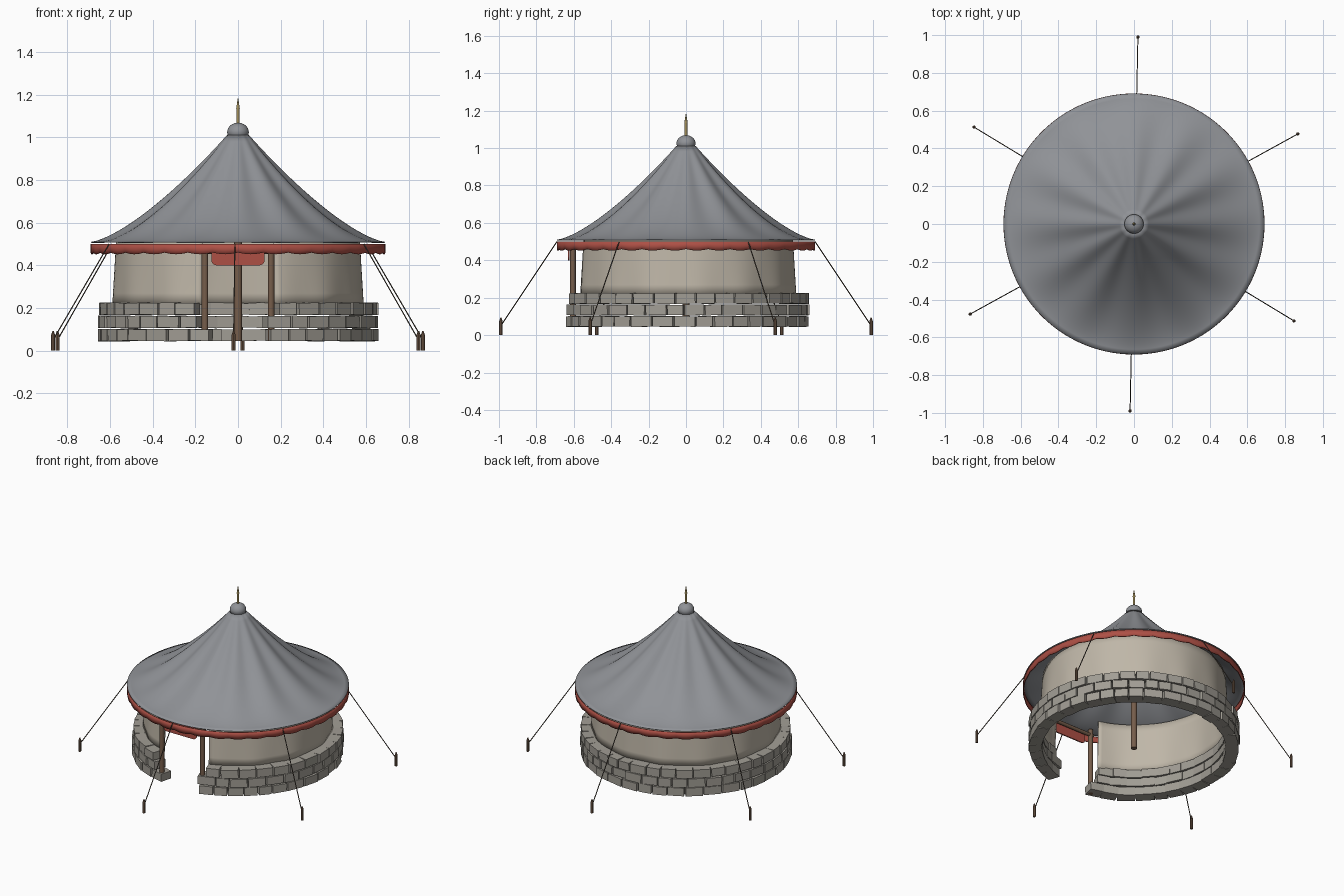
import bpy, bmesh, random
from math import sin, cos, pi, radians, tau
from mathutils import Vector, Matrix

random.seed(4)
cube = bpy.data.objects.get("Cube")
if cube:
    bpy.data.objects.remove(cube, do_unlink=True)


def material(name, r, g, b):
    m = bpy.data.materials.new(name)
    m.use_nodes = True
    m.diffuse_color = (r, g, b, 1)
    m.node_tree.nodes["Principled BSDF"].inputs["Base Color"].default_value = (r, g, b, 1)
    return m


SLATE = material("slate_cloth", 0.28, 0.29, 0.31)
CANVAS = material("pale_canvas", 0.52, 0.47, 0.39)
RED = material("red_cloth", 0.42, 0.08, 0.06)
STONE = material("grey_stone", 0.36, 0.34, 0.30)
WOOD = material("brown_wood", 0.18, 0.11, 0.07)
ROPE = material("dark_rope", 0.10, 0.08, 0.06)
BRASS = material("dull_brass", 0.36, 0.27, 0.10)


def finish(bm, name, mat, smooth=True, thickness=0):
    bmesh.ops.recalc_face_normals(bm, faces=bm.faces)
    mesh = bpy.data.meshes.new(name)
    bm.to_mesh(mesh)
    bm.free()
    mesh.materials.append(mat)
    ob = bpy.data.objects.new(name, mesh)
    bpy.context.collection.objects.link(ob)
    if thickness:
        mod = ob.modifiers.new("thickness", "SOLIDIFY")
        mod.thickness = thickness
        mod.offset = 0
    if smooth:
        bpy.ops.object.select_all(action="DESELECT")
        ob.select_set(True)
        bpy.context.view_layer.objects.active = ob
        bpy.ops.object.shade_smooth_by_angle(angle=radians(40))
    return ob


def polar(r, a, z):
    return Vector((r * cos(a), r * sin(a), z))


def sheet(name, mat, point, start, end, around, rows, thickness=0):
    """Cloth swept round the z axis; point(angle, t) gives (radius, height)."""
    bm = bmesh.new()
    closed = abs(end - start - tau) < 1e-4
    cols = around if closed else around + 1
    grid = []
    for i in range(cols):
        a = start + (end - start) * i / around
        ring = []
        for j in range(rows + 1):
            r, z = point(a, j / rows)
            ring.append(bm.verts.new(polar(r, a, z)))
        grid.append(ring)
    for i in range(around):
        p, q = grid[i], grid[(i + 1) % cols]
        for j in range(rows):
            bm.faces.new((p[j], q[j], q[j + 1], p[j + 1]))
    return finish(bm, name, mat, True, thickness)


def rod(name, mat, a, b, r1, r2=None, sides=10):
    a, b = Vector(a), Vector(b)
    d = b - a
    bm = bmesh.new()
    turn = Matrix.Translation((a + b) / 2) @ d.to_track_quat("Z", "Y").to_matrix().to_4x4()
    bmesh.ops.create_cone(bm, cap_ends=True, segments=sides, radius1=r1,
                          radius2=r1 if r2 is None else r2, depth=d.length, matrix=turn)
    return finish(bm, name, mat)


def lathe(name, mat, profile, sides=32):
    last = len(profile) - 1
    return sheet(name, mat, lambda a, t: profile[round(t * last)], 0, tau, sides, last)


# Fluted, sagging roof
def roof_point(a, t):
    flute = 0.011 * sin(pi * t) * cos(12 * a)
    return 0.05 + 0.64 * t, 0.508 + 0.502 * (1 - t) ** 1.5 + flute


sheet("roof", SLATE, roof_point, 0, tau, 144, 24, 0.004)


# Scalloped red band under the eave
def valance_point(a, t):
    scallop = 0.008 * abs(sin(18 * a))
    return 0.688, 0.5 - t * (0.04 + scallop)


sheet("valance", RED, valance_point, 0, tau, 216, 2, 0.006)


# Canvas wall with a doorway at the front
def wall_point(a, t):
    fold = 0.004 * sin(14 * a) * t
    return 0.568 + 0.017 * t + fold, 0.54 - 0.325 * t


door = radians(17)
sheet("canvas_wall", CANVAS, wall_point, -pi / 2 + door, 1.5 * pi - door, 120, 6, 0.006)

# Dry stone ring: three courses, with ragged ends at the doorway
bm = bmesh.new()
for course, (left_gap, right_gap) in enumerate([(13, 12), (12, 17), (17, 18)]):
    start = -pi / 2 + radians(left_gap)
    end = 1.5 * pi - radians(right_gap)
    weights = [random.uniform(0.8, 1.2) for _ in range(36)]
    scale = (end - start) / sum(weights)
    a = start
    for w in weights:
        step = w * scale
        r = 0.614 + random.uniform(-0.005, 0.005)
        size = (0.08, step * 0.64 - 0.006, 0.055 + random.uniform(-0.002, 0.003))
        place = (Matrix.Rotation(a + step / 2, 4, "Z")
                 @ Matrix.Translation((r, 0, 0.073 + 0.0615 * course))
                 @ Matrix.Rotation(random.uniform(-0.04, 0.04), 4, "Z")
                 @ Matrix.Rotation(random.uniform(-0.03, 0.03), 4, "X")
                 @ Matrix.Diagonal((*size, 1)))
        bmesh.ops.create_cube(bm, size=1, matrix=place)
        a += step
finish(bm, "stone_ring", STONE, smooth=False)

# Timber: centre pole, door posts and lintel
rod("centre_pole", WOOD, (0, 0, 0.045), (0, 0, 1.0), 0.02)
for side, x in (("left", 0.155), ("right", -0.155)):
    rod(side + "_door_post", WOOD, (x, -0.605, 0.045), (x, -0.605, 0.5), 0.016)
rod("door_lintel", WOOD, (-0.175, -0.605, 0.465), (0.175, -0.605, 0.465), 0.012)

# Red door flap with rounded lower corners
bm = bmesh.new()
outline = [(0.125, 0.475), (-0.125, 0.475)]
for cx, first in ((-0.1, pi), (0.1, 1.5 * pi)):
    for k in range(6):
        ang = first + k * pi / 10
        outline.append((cx + 0.025 * cos(ang), 0.425 + 0.025 * sin(ang)))
bm.faces.new([bm.verts.new((x, -0.626, z)) for x, z in outline])
finish(bm, "door_flap", RED, False, 0.008)

# Cap and finial
dome = [(0.051 * cos(k * pi / 16), 1.024 + 0.045 * sin(k * pi / 16)) for k in range(9)]
lathe("roof_cap", SLATE, [(0.0, 0.998), (0.04, 1.0), (0.048, 1.01)] + dome)
rod("finial_shaft", BRASS, (0, 0, 1.06), (0, 0, 1.135), 0.008)
rod("finial_tip", BRASS, (0, 0, 1.135), (0, 0, 1.185), 0.009, 0.001)

# Guy ropes and pegs
for k in range(6):
    a = radians(88.8 + 60 * k)
    n = str(k + 1)
    rod("guy_rope_" + n, ROPE, polar(0.69, a, 0.5), polar(0.99, a, 0.05), 0.003, sides=6)
    rod("peg_" + n, WOOD, polar(0.99, a, 0), polar(0.99, a, 0.075), 0.009, sides=8)
    rod("peg_tip_" + n, WOOD, polar(0.99, a, 0.075), polar(0.99, a, 0.093), 0.009, 0.003, 8)
